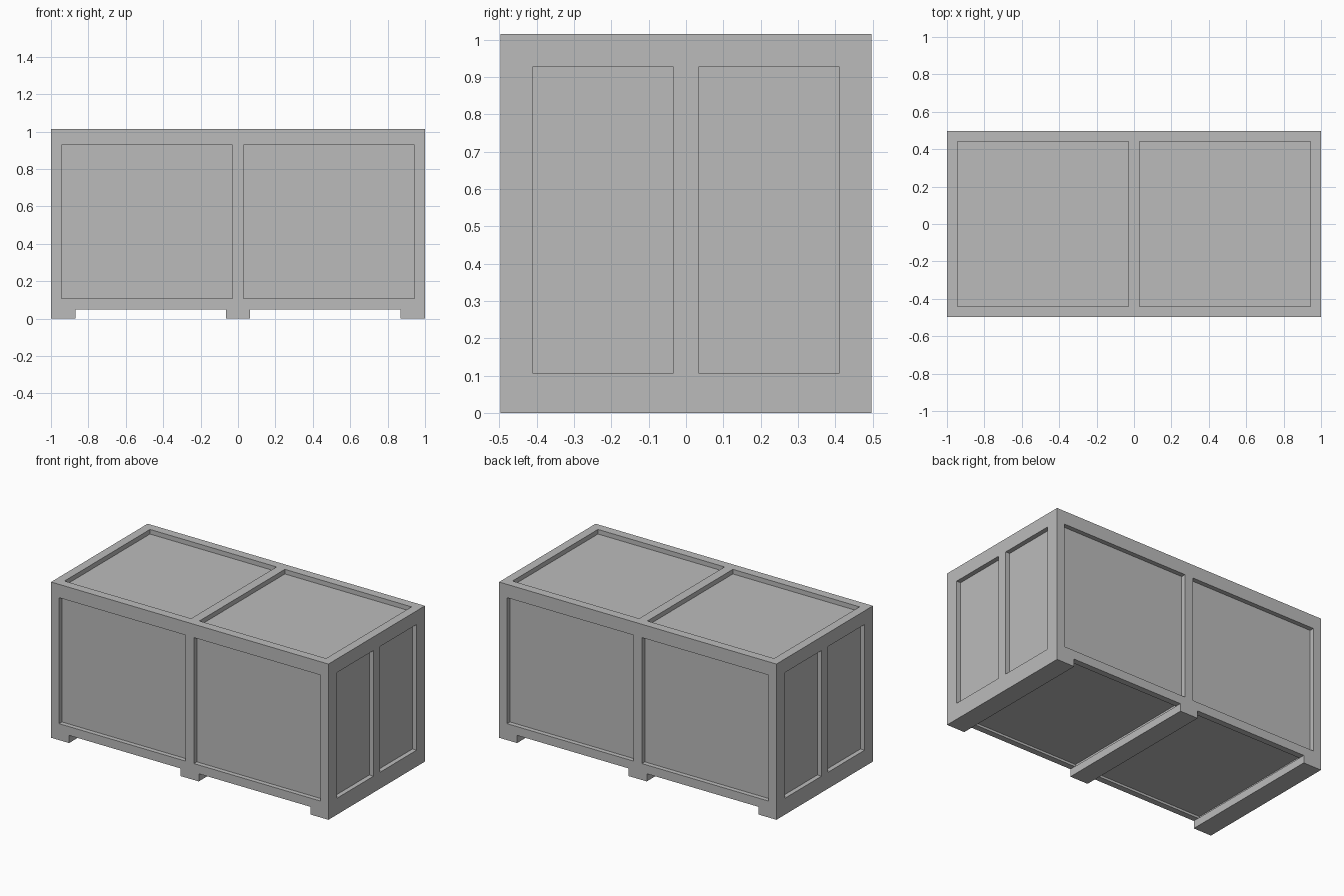
import bpy

if "Cube" in bpy.data.objects:
    bpy.data.objects.remove(bpy.data.objects["Cube"])

HX, HY, TOP = 1.0, 0.497, 1.015   # half length, half width, height
BASE, D = 0.05, 0.03              # body underside, recess depth

grey = bpy.data.materials.new("light grey")
grey.diffuse_color = (0.5, 0.5, 0.5, 1)
grey.use_nodes = True
grey.node_tree.nodes["Principled BSDF"].inputs["Base Color"].default_value = grey.diffuse_color


def box(name, x, y, z):
    """Axis-aligned box from three (low, high) ranges."""
    bpy.ops.mesh.primitive_cube_add(size=1, location=[sum(r) / 2 for r in (x, y, z)])
    ob = bpy.context.object
    ob.name = name
    ob.scale = [r[1] - r[0] for r in (x, y, z)]
    bpy.ops.object.transform_apply(location=True, rotation=False, scale=True)
    ob.data.materials.append(grey)
    return ob


def span(a, b, s):
    """Range a..b, mirrored when s is -1."""
    return tuple(sorted((a * s, b * s)))


# Crate body
body = box("crate_body", (-HX, HX), (-HY, HY), (BASE, TOP))

# Cutters for the recessed panels, two on each face
cutters = []
for s in (-1, 1):
    px = span(0.03, 0.943, s)
    cutters.append(box("top_cutter", px, (-0.44, 0.44), (TOP - D, TOP + 0.1)))
    cutters.append(box("underside_cutter", span(0.06, 0.88, s), (-HY + 0.04, HY - 0.04), (-0.05, 0.065)))
    for t in (-1, 1):
        cutters.append(box("side_cutter", px, span(HY - D, HY + 0.1, t), (0.107, 0.928)))
        cutters.append(box("end_cutter", span(HX - D, HX + 0.1, t), span(0.033, 0.411, s), (0.107, 0.926)))

bpy.context.view_layer.objects.active = body
for c in cutters:
    c.hide_render = True
    mod = body.modifiers.new("recess", 'BOOLEAN')
    mod.operation, mod.solver, mod.object = 'DIFFERENCE', 'EXACT', c
    bpy.ops.object.modifier_apply(modifier=mod.name)
for c in cutters:
    bpy.data.objects.remove(c, do_unlink=True)

# Runners under the crate
for name, x in (("left_runner", (-HX, -0.87)), ("middle_runner", (-0.065, 0.065)), ("right_runner", (0.87, HX))):
    box(name, x, (-HY, HY), (0, BASE))
